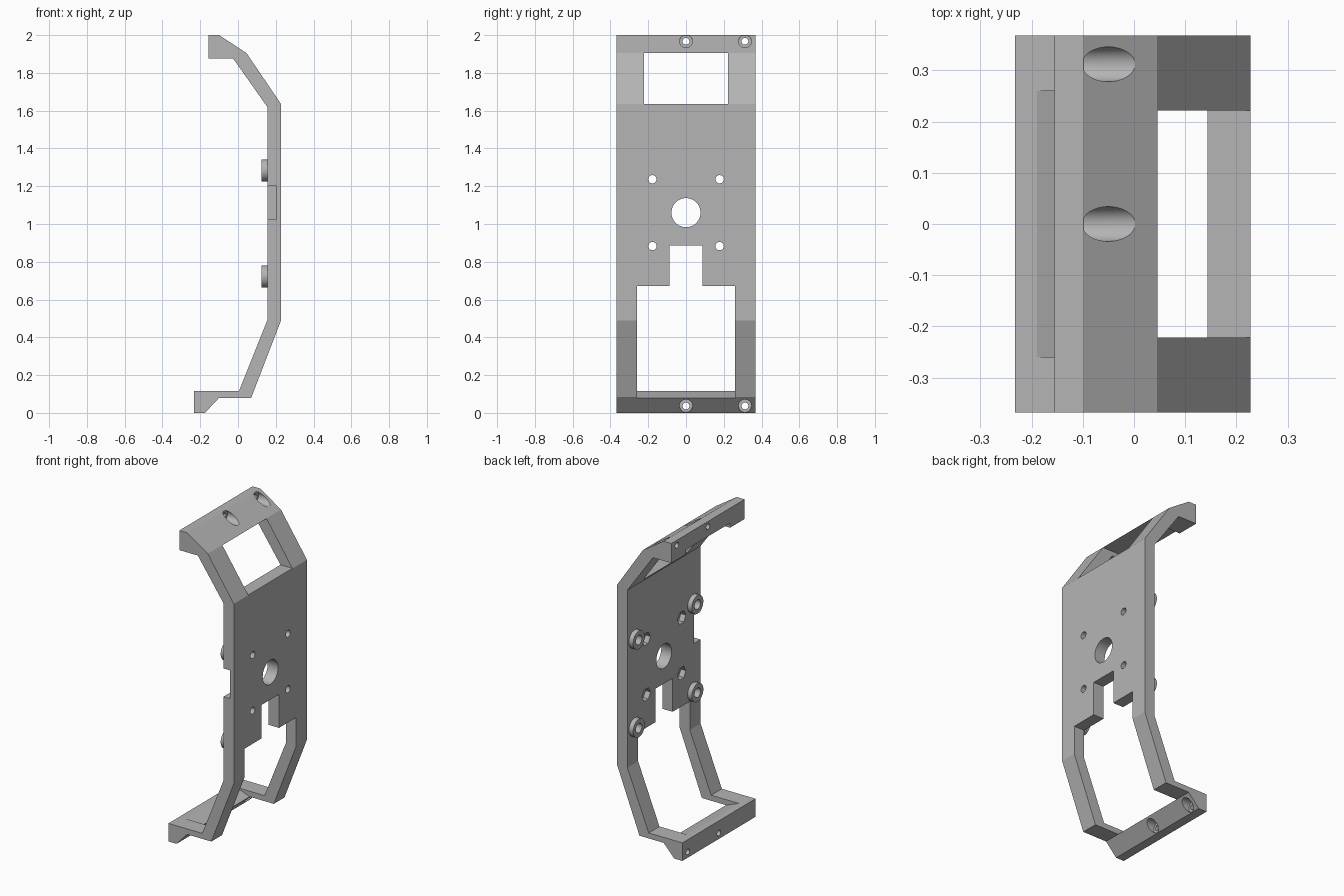
import bpy, bmesh, math
from mathutils import Matrix

old = bpy.data.objects.get("Cube")
if old:
    bpy.data.objects.remove(old, do_unlink=True)

grey = bpy.data.materials.new("plain_grey")
grey.use_nodes = True
GREY = (0.46, 0.46, 0.46, 1)
grey.diffuse_color = GREY
grey.node_tree.nodes["Principled BSDF"].inputs["Base Color"].default_value = GREY


def finish(name, bm):
    bmesh.ops.recalc_face_normals(bm, faces=bm.faces)
    mesh = bpy.data.meshes.new(name)
    bm.to_mesh(mesh)
    bm.free()
    mesh.materials.append(grey)
    obj = bpy.data.objects.new(name, mesh)
    bpy.context.collection.objects.link(obj)
    return obj


def prism(name, outline, y0, y1):
    """Extrude an x-z outline along y."""
    bm = bmesh.new()
    face = bm.faces.new([bm.verts.new((x, y0, z)) for x, z in outline])
    ext = bmesh.ops.extrude_face_region(bm, geom=[face])["geom"]
    bmesh.ops.translate(bm, vec=(0, y1 - y0, 0),
                        verts=[v for v in ext if isinstance(v, bmesh.types.BMVert)])
    return finish(name, bm)


def block(name, x0, x1, y0, y1, z0, z1):
    return prism(name, [(x0, z0), (x1, z0), (x1, z1), (x0, z1)], y0, y1)


def rod(name, x0, x1, y, z, r, sides=32, r_start=None):
    """Cylinder along x from x0 to x1."""
    bm = bmesh.new()
    place = Matrix.Translation(((x0 + x1) / 2, y, z)) @ Matrix.Rotation(math.pi / 2, 4, 'Y')
    bmesh.ops.create_cone(bm, cap_ends=True, segments=sides, radius1=r_start or r,
                          radius2=r, depth=x1 - x0, matrix=place)
    return finish(name, bm)


def combine(body, tool, operation):
    tool.hide_render = True
    mod = body.modifiers.new(tool.name, 'BOOLEAN')
    mod.operation = operation
    mod.solver = 'EXACT'
    mod.object = tool
    bpy.context.view_layer.objects.active = body
    bpy.ops.object.modifier_apply(modifier=mod.name)
    bpy.data.objects.remove(tool, do_unlink=True)


# Bent bracket body
HALF = 0.368
profile = [(-0.155, 2.0), (-0.1, 2.0), (0.045, 1.905), (0.228, 1.635), (0.228, 0.49),
           (0.07, 0.08), (-0.1, 0.08), (-0.175, 0), (-0.232, 0), (-0.232, 0.115),
           (0.005, 0.115), (0.155, 0.49), (0.155, 1.62), (-0.025, 1.875), (-0.155, 1.875)]
body = prism("bracket", profile, -HALF, HALF)

# Round standoffs on the inner face
standoffs = [(y, z) for y in (-0.295, 0.295) for z in (0.722, 1.283)]
for y, z in standoffs:
    combine(body, rod("standoff", 0.125, 0.18, y, z, 0.058), 'UNION')

cutters = []
# Upper window, running through the lip
cutters.append(block("upper_window", -0.3, 0.4, -0.222, 0.222, 1.636, 1.904))
# Lower opening with a sloped sill, and the slot above it
sill = [(-0.21, 0.1228), (-0.098, 0.0793), (-0.098, -0.1), (0.4, -0.1),
        (0.4, 0.672), (-0.21, 0.672)]
cutters.append(prism("lower_opening", sill, -0.26, 0.26))
cutters.append(block("upper_slot", 0.1, 0.3, -0.087, 0.087, 0.65, 0.885))
# Side notch
cutters.append(block("side_notch", 0.1, 0.2, -0.5, -0.3, 1.025, 1.205))
# Centre hole with four nut-pocket holes around it
cutters.append(rod("centre_hole", 0.1, 0.3, 0, 1.06, 0.077, 48))
for y in (-0.178, 0.178):
    for z in (0.883, 1.237):
        cutters.append(rod("screw_hole", 0.1, 0.3, y, z, 0.022))
        cutters.append(rod("nut_pocket", 0.1, 0.19, y, z, 0.042, 6))
# Blind holes in the standoffs
for y, z in standoffs:
    cutters.append(rod("standoff_hole", 0.1, 0.19, y, z, 0.03))
# Counterbored end holes
for z, floor in ((1.967, -0.098), (0.037, -0.176)):
    for y in (0, 0.312):
        cutters.append(rod("end_hole", -0.3, 0.1, y, z, 0.018))
        cutters.append(rod("end_counterbore", floor, 0.1, y, z, 0.034))

for cutter in cutters:
    combine(body, cutter, 'DIFFERENCE')

bpy.ops.object.select_all(action='DESELECT')
body.select_set(True)
bpy.context.view_layer.objects.active = body
bpy.ops.object.shade_smooth_by_angle(angle=math.radians(18))
